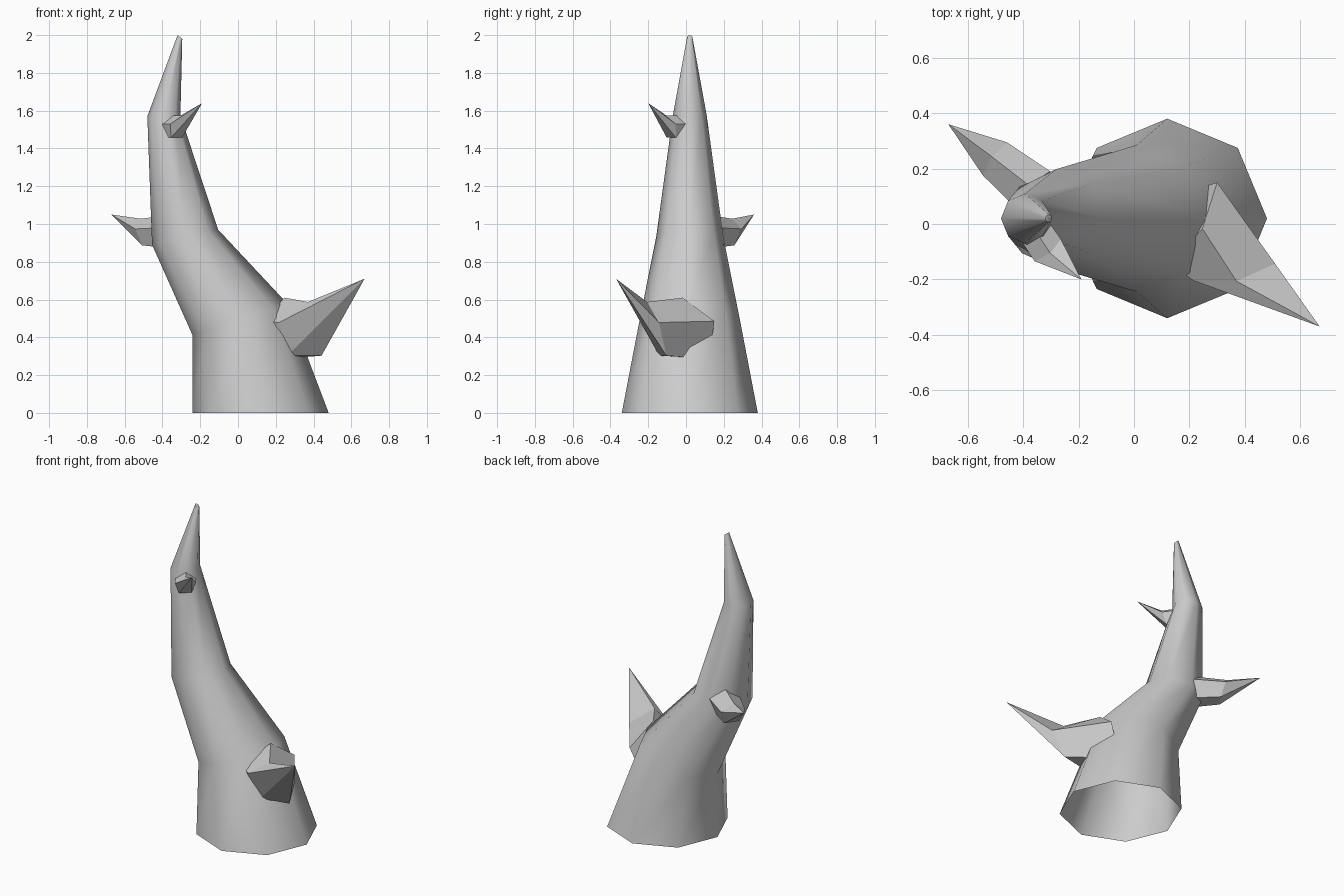
import bpy, bmesh
from math import sin, cos, pi, radians
from mathutils import Vector

cube = bpy.data.objects.get("Cube")
if cube:
    bpy.data.objects.remove(cube, do_unlink=True)

grey = bpy.data.materials.new("plain_grey")
grey.use_nodes = True
grey.diffuse_color = (0.6, 0.6, 0.6, 1)
bsdf = next(n for n in grey.node_tree.nodes if n.type == "BSDF_PRINCIPLED")
bsdf.inputs["Base Color"].default_value = grey.diffuse_color


def loft(name, rings, cap_start=False, cap_end=False, tip=None):
    """Bridge rings of points; optionally cap the ends or close to a point."""
    bm = bmesh.new()
    loops = [[bm.verts.new(p) for p in ring] for ring in rings]
    n = len(loops[0])
    for a, b in zip(loops, loops[1:]):
        for i in range(n):
            j = (i + 1) % n
            bm.faces.new((a[i], a[j], b[j], b[i]))
    if cap_start:
        bm.faces.new(loops[0][::-1])
    if cap_end:
        bm.faces.new(loops[-1])
    if tip:
        point = bm.verts.new(tip)
        for i in range(n):
            bm.faces.new((loops[-1][i], loops[-1][(i + 1) % n], point))
    mesh = bpy.data.meshes.new(name)
    bm.to_mesh(mesh)
    bm.free()
    mesh.materials.append(grey)
    obj = bpy.data.objects.new(name, mesh)
    bpy.context.collection.objects.link(obj)
    return obj


# Curved eight-sided stalk: left x, left z, right x, right z, depth radius
sections = [
    (-0.24, 0.0, 0.48, 0.0, 0.36),
    (-0.24, 0.41, 0.26, 0.58, 0.265),
    (-0.455, 0.89, -0.105, 0.97, 0.178),
    (-0.48, 1.57, -0.305, 1.575, 0.09),
    (-0.32, 2.0, -0.295, 1.98, 0.014),
]


def stalk_ring(lx, lz, rx, rz, r):
    left, right = Vector((lx, 0.02, lz)), Vector((rx, 0.02, rz))
    mid, half = (left + right) / 2, (right - left) / 2
    return [mid + half * cos(i * pi / 4) + Vector((0, r * sin(i * pi / 4), 0))
            for i in range(8)]


stalk = loft("stalk", [stalk_ring(*s) for s in sections], cap_end=True)
bpy.ops.object.select_all(action="DESELECT")
stalk.select_set(True)
bpy.context.view_layer.objects.active = stalk
bpy.ops.object.shade_smooth_by_angle(angle=radians(60))


# Five-sided bent thorns, each a base ring, a middle ring and a tip
def thorn_ring(centre, radius, heading):
    a = radians(heading)
    forward = Vector((cos(a), sin(a), 0))
    side = Vector((-sin(a), cos(a), 0))
    up = Vector((0, 0, 1)) + forward * 0.3
    return [Vector(centre) + radius * (side * sin(-i * 2 * pi / 5) + up * cos(i * 2 * pi / 5))
            for i in range(5)][::-1]


def thorn(name, base, middle, tip):
    loft(name, [thorn_ring(*base), thorn_ring(*middle)], cap_start=True, tip=tip)


thorn("lower_thorn", ((0.20, 0.01, 0.43), 0.18, -30),
      ((0.36, -0.16, 0.43), 0.157, -78), (0.67, -0.37, 0.71))
thorn("middle_thorn", ((-0.36, 0.12, 0.95), 0.095, 135),
      ((-0.495, 0.23, 0.95), 0.078, 144), (-0.67, 0.36, 1.05))
thorn("upper_thorn", ((-0.36, -0.025, 1.51), 0.065, -45),
      ((-0.315, -0.09, 1.51), 0.065, -50), (-0.19, -0.2, 1.64))

# Consistent outward normals on the closed thorns
for obj in bpy.context.collection.objects:
    if obj.name.endswith("thorn"):
        bm = bmesh.new()
        bm.from_mesh(obj.data)
        bmesh.ops.recalc_face_normals(bm, faces=bm.faces)
        bm.to_mesh(obj.data)
        bm.free()
